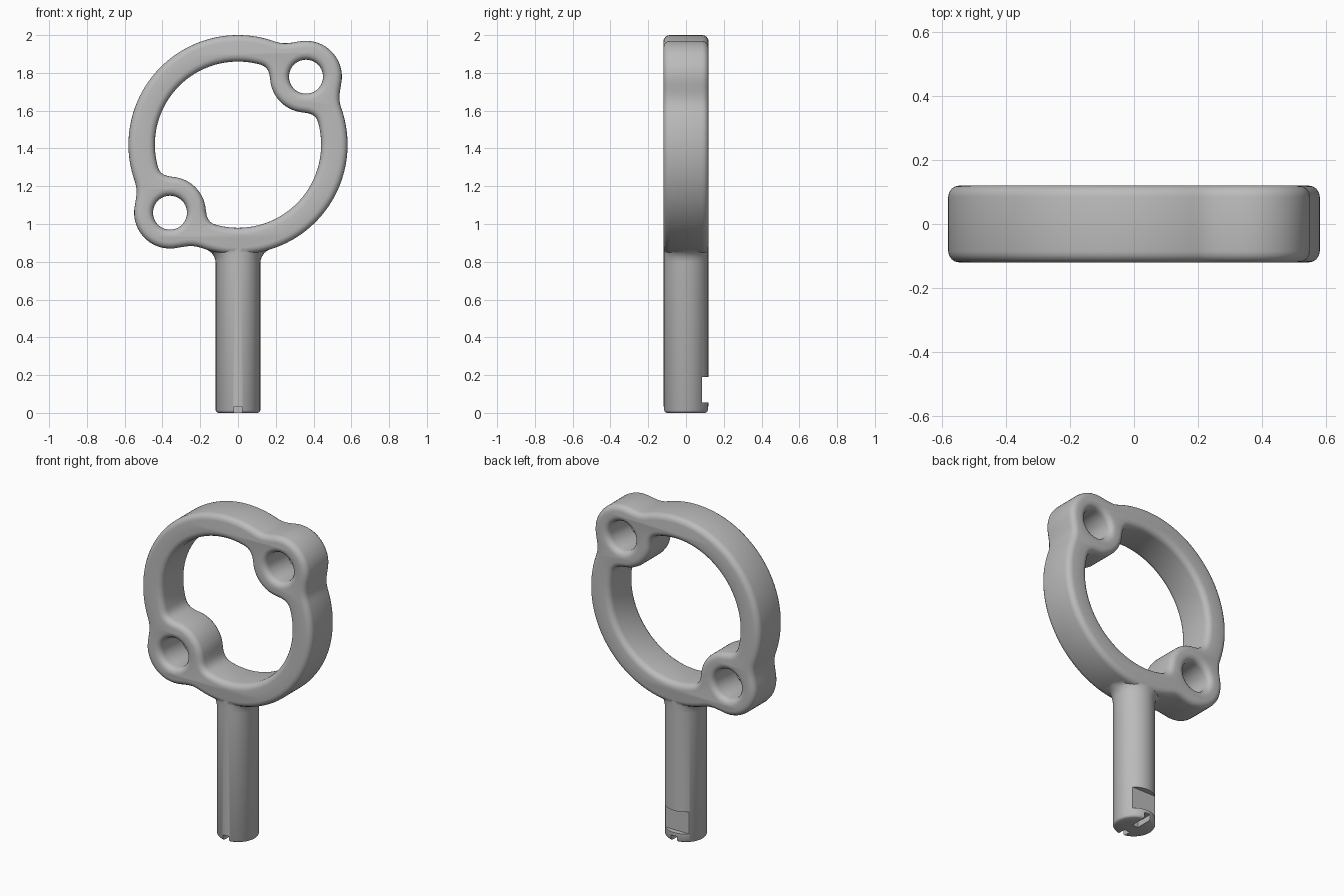
import bpy, bmesh, math
from mathutils import Vector

if "Cube" in bpy.data.objects:
    bpy.data.objects.remove(bpy.data.objects["Cube"], do_unlink=True)

grey = bpy.data.materials.new("plain_grey")
grey.use_nodes = True
COLOUR = (0.5, 0.5, 0.5, 1)
grey.diffuse_color = COLOUR
grey.node_tree.nodes["Principled BSDF"].inputs["Base Color"].default_value = COLOUR

R_OUT, R_IN, R_MID = 0.58, 0.44, 0.51
BOSS_R, HOLE_R, HALF_DEPTH, ROUND = 0.19, 0.09, 0.12, 0.035
CENTRE_Z, SHAFT_R, BLEND = 1.42, 0.118, 0.06
BOSSES = [Vector((0.36, 0.36)), Vector((-0.36, -0.36))]


def soft_min(a, b):
    h = max(BLEND - abs(a - b), 0) / BLEND
    return min(a, b) - h * h * BLEND / 4


def head_distance(p):
    """Signed distance to the ring blended with its two bosses."""
    r = p.length
    d = max(r - R_OUT, R_IN - r)
    return soft_min(d, min((p - b).length for b in BOSSES) - BOSS_R)


def outline(limit, steps=180):
    """Trace the head's edge from the middle of the ring towards a radius."""
    points = []
    for i in range(steps):
        a = math.tau * i / steps
        ray = Vector((math.cos(a), math.sin(a)))
        inside, outside = R_MID, limit
        for _ in range(25):
            mid = (inside + outside) / 2
            if head_distance(ray * mid) < 0:
                inside = mid
            else:
                outside = mid
        points.append(ray * inside)
    return points


def circle(centre, radius, steps=40):
    return [centre + radius * Vector((math.cos(math.tau * i / steps),
                                      math.sin(math.tau * i / steps)))
            for i in range(steps)]


def select_only(obj):
    bpy.ops.object.select_all(action='DESELECT')
    obj.select_set(True)
    bpy.context.view_layer.objects.active = obj


def mesh_object(name, bm):
    mesh = bpy.data.meshes.new(name)
    bmesh.ops.recalc_face_normals(bm, faces=bm.faces)
    bm.to_mesh(mesh)
    bm.free()
    obj = bpy.data.objects.new(name, mesh)
    bpy.context.collection.objects.link(obj)
    mesh.materials.append(grey)
    return obj


def combine(obj, other, operation):
    """Apply a boolean and remove the other object."""
    mod = obj.modifiers.new(operation.lower(), 'BOOLEAN')
    mod.object, mod.operation, mod.solver = other, operation, 'EXACT'
    select_only(obj)
    bpy.ops.object.modifier_apply(modifier=mod.name)
    bpy.data.objects.remove(other, do_unlink=True)


def cutter(x, y, z):
    bm = bmesh.new()
    bmesh.ops.create_cube(bm, size=1)
    for v in bm.verts:
        v.co = [lo + (c + 0.5) * (hi - lo) for c, (lo, hi) in zip(v.co, (x, y, z))]
    return mesh_object("cutter", bm)


# Ring head: filled outline with round holes and rounded edges
curve = bpy.data.curves.new("ring_outline", 'CURVE')
curve.dimensions, curve.fill_mode = '2D', 'BOTH'
curve.extrude, curve.bevel_depth = HALF_DEPTH - ROUND, ROUND
curve.bevel_resolution, curve.offset = 3, -ROUND
for loop in [outline(0.9), outline(0)] + [circle(b, HOLE_R) for b in BOSSES]:
    spline = curve.splines.new('POLY')
    spline.points.add(len(loop) - 1)
    for point, co in zip(spline.points, loop):
        point.co = (co.x, co.y, 0, 1)
    spline.use_cyclic_u = True
head = bpy.data.objects.new("ring_handle", curve)
bpy.context.collection.objects.link(head)
head.location.z = CENTRE_Z
head.rotation_euler.x = math.pi / 2
select_only(head)
bpy.ops.object.convert(target='MESH')
head = bpy.context.object
bpy.ops.object.transform_apply(location=True, rotation=True, scale=True)
bm = bmesh.new()
bm.from_mesh(head.data)
bmesh.ops.remove_doubles(bm, verts=bm.verts, dist=0.0002)
bmesh.ops.recalc_face_normals(bm, faces=bm.faces)
bm.to_mesh(head.data)
bm.free()
head.data.materials.clear()
head.data.materials.append(grey)

# Shaft: round sections that widen sideways into the ring
sections = [(0, 0.105, 0.105), (0.004, 0.113, 0.113), (0.013, SHAFT_R, SHAFT_R),
            (0.8, SHAFT_R, SHAFT_R), (0.825, 0.125, SHAFT_R), (0.845, 0.138, SHAFT_R),
            (0.862, 0.16, SHAFT_R), (0.877, 0.195, SHAFT_R), (0.92, 0.2, SHAFT_R)]
bm = bmesh.new()
SIDES = 48
rings = [[bm.verts.new((rx * math.cos(math.tau * i / SIDES),
                        ry * math.sin(math.tau * i / SIDES), z)) for i in range(SIDES)]
         for z, rx, ry in sections]
for low, high in zip(rings, rings[1:]):
    for i in range(SIDES):
        j = (i + 1) % SIDES
        bm.faces.new((low[i], low[j], high[j], high[i]))
bm.faces.new(rings[0])
bm.faces.new(rings[-1])
shaft = mesh_object("shaft", bm)

# Flat notch at the back of the shaft and two slots in its end
combine(shaft, cutter((-0.2, 0.2), (0.085, 0.2), (0.055, 0.19)), 'DIFFERENCE')
for y in ((-0.2, -0.06), (0.01, 0.2)):
    combine(shaft, cutter((-0.02, 0.02), y, (-0.1, 0.035)), 'DIFFERENCE')

# One continuous body
combine(head, shaft, 'UNION')
select_only(head)
bpy.ops.object.shade_smooth_by_angle(angle=math.radians(40))
